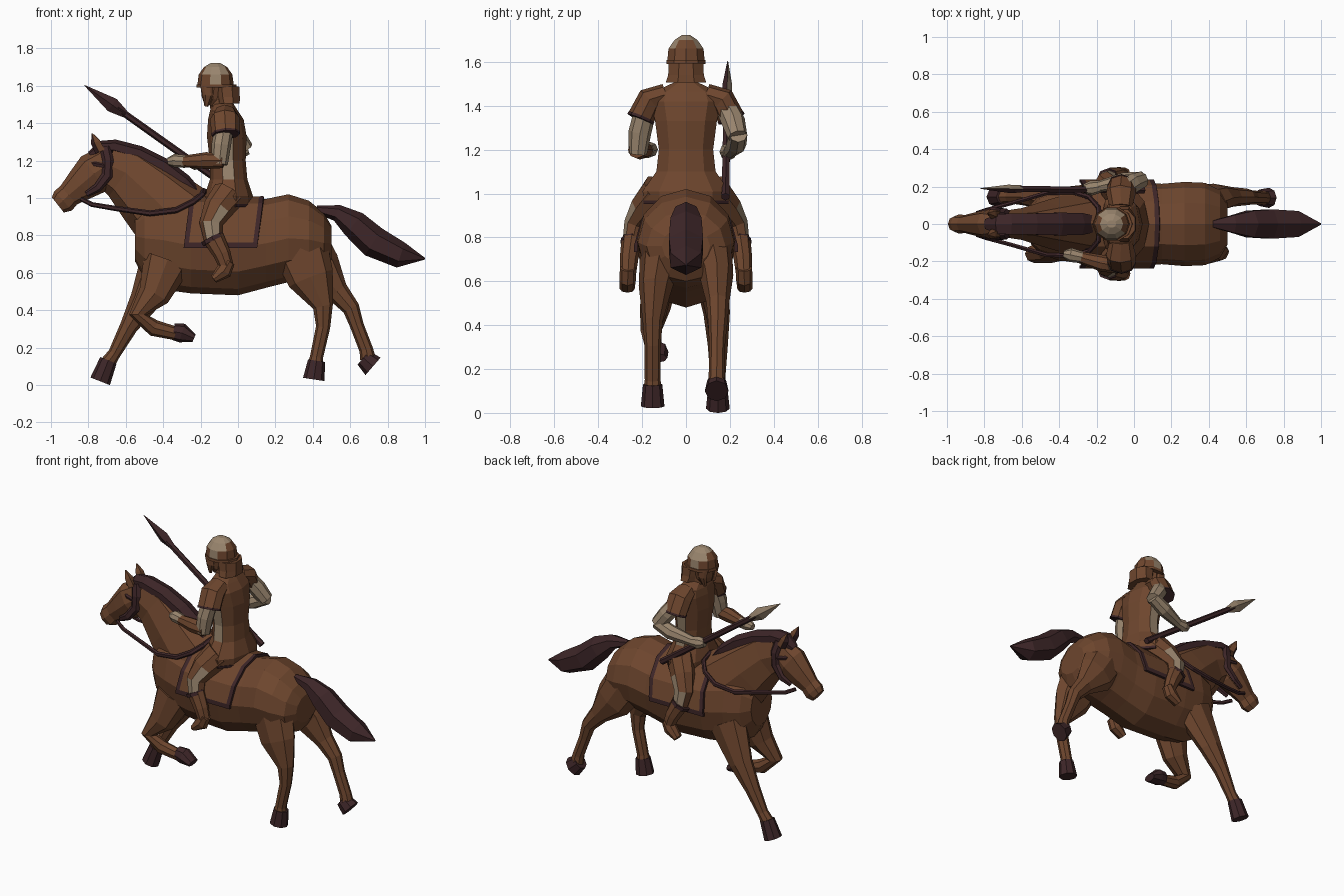
import bpy, bmesh, math
from mathutils import Vector

def material(name, col):
    m = bpy.data.materials.new(name)
    m.diffuse_color = (*col, 1)
    return m

MATS = [material("brown", (0.155, 0.061, 0.027)),
        material("dark_brown", (0.047, 0.019, 0.021)),
        material("beige", (0.32, 0.235, 0.155))]
BROWN, DARK, BEIGE = 0, 1, 2

def finish(name, bm, color):
    bmesh.ops.recalc_face_normals(bm, faces=bm.faces)
    bm.normal_update()
    for f in bm.faces:
        f.material_index = color(f.normal, f.calc_center_median()) if callable(color) else color
    me = bpy.data.meshes.new(name)
    bm.to_mesh(me)
    bm.free()
    for m in MATS:
        me.materials.append(m)
    ob = bpy.data.objects.new(name, me)
    bpy.context.collection.objects.link(ob)
    return ob

def tube(name, rings, color=BROWN, sides=8, axis=None, offset=0.0):
    """Loft of ellipses; each ring is x, y, z, side radius, in-plane radius."""
    bm = bmesh.new()
    pts = [Vector(r[:3]) for r in rings]
    loops = []
    for i, r in enumerate(rings):
        t = Vector(axis) if axis else (pts[min(i + 1, len(pts) - 1)] - pts[max(i - 1, 0)]).normalized()
        s = Vector((0, 1, 0))
        s = (s - t * s.dot(t)).normalized()
        n = t.cross(s)
        loops.append([bm.verts.new(pts[i] + s * r[3] * math.sin(a) + n * r[4] * math.cos(a))
                      for a in (2 * math.pi * k / sides + offset for k in range(sides))])
    for a, b in zip(loops, loops[1:]):
        for k in range(sides):
            j = (k + 1) % sides
            bm.faces.new((a[k], a[j], b[j], b[k]))
    bm.faces.new(loops[0])
    bm.faces.new(loops[-1])
    return finish(name, bm, color)

def flip(rings):
    return [(r[0], -r[1], *r[2:]) for r in rings]

def pair(name, rings, color=BROWN, sides=8):
    tube("left_" + name, rings, color, sides)
    tube("right_" + name, flip(rings), color, sides)

# Horse body from x, bottom, top, half width
body = [(-.55, .66, .93, .11), (-.5, .57, 1.0, .16), (-.4, .51, 1.04, .195), (-.25, .49, 1.0, .212),
        (0, .48, .985, .22), (.15, .52, .995, .215), (.27, .55, 1.02, .225), (.38, .57, .985, .22),
        (.46, .6, .92, .18), (.5, .67, .85, .11)]
tube("horse_body", [(x, 0, (b + t) / 2, w, (t - b) / 2) for x, b, t, w in body], BROWN, 12, (1, 0, 0))

# Neck and head
tube("horse_neck", [(-.32, 0, .87, .17, .23), (-.475, 0, 1.02, .125, .19),
                    (-.6, 0, 1.135, .085, .155), (-.7, 0, 1.18, .07, .12)])
tube("horse_head", [(-.68, 0, 1.19, .06, .10), (-.77, 0, 1.13, .08, .115), (-.84, 0, 1.07, .065, .09),
                    (-.905, 0, 1.015, .048, .066), (-.935, 0, .985, .052, .07), (-.963, 0, .963, .04, .052)])
pair("ear", [(-.735, .05, 1.25, .03, .03), (-.76, .055, 1.3, .025, .028), (-.78, .058, 1.345, .004, .004)],
     lambda n, c: DARK if n.x < -.5 else BROWN, 5)
tube("mane", [(-.79, 0, 1.23, .03, .02), (-.73, 0, 1.275, .06, .032), (-.66, 0, 1.275, .065, .038),
              (-.53, 0, 1.238, .066, .042), (-.4, 0, 1.173, .07, .042), (-.29, 0, 1.088, .068, .042),
              (-.2, 0, 1.0, .045, .03)], DARK, 6)
tube("tail", [(.42, 0, .94, .02, .02), (.53, 0, .92, .055, .045), (.62, 0, .86, .082, .075),
              (.725, 0, .765, .09, .085), (.87, 0, .695, .08, .07), (1.0, 0, .675, .004, .004)], DARK, 6)

# Bridle and reins
pair("cheek_strap", [(-.71, .045, 1.27, .02, .03), (-.695, .067, 1.2, .018, .03), (-.70, .069, 1.12, .016, .03),
                     (-.75, .077, 1.055, .014, .025), (-.81, .066, 1.02, .012, .016)], DARK, 6)
pair("brow_strap", [(-.81, .025, 1.19, .012, .012), (-.76, .065, 1.18, .012, .012), (-.705, .07, 1.17, .012, .012)], DARK, 5)
pair("rein", [(-.84, .06, .995, .01, .012), (-.78, .078, .965, .012, .013), (-.66, .11, .945, .012, .014),
              (-.47, .165, .918, .013, .016), (-.33, .17, .935, .013, .016), (-.24, .145, .98, .013, .016),
              (-.19, .09, 1.02, .013, .016), (-.18, .0, 1.04, .013, .016)], DARK, 6)

# Horse legs and hooves
tube("folded_front_leg", [(-.38, -.11, .66, .085, .13), (-.45, -.14, .48, .07, .085), (-.535, -.16, .375, .048, .048),
                          (-.45, -.15, .305, .038, .045), (-.33, -.135, .275, .034, .036)])
tube("folded_front_hoof", [(-.345, -.13, .285, .04, .045), (-.3, -.13, .278, .05, .052), (-.235, -.13, .25, .045, .022)], DARK)
tube("reaching_front_leg", [(-.38, .11, .68, .085, .14), (-.5, .14, .45, .06, .08), (-.585, .145, .31, .046, .048),
                            (-.66, .145, .17, .035, .034), (-.695, .145, .12, .038, .04)])
tube("reaching_front_hoof", [(-.693, .145, .132, .042, .047), (-.737, .145, .02, .054, .056)], DARK)
tube("standing_hind_leg", [(.33, -.11, .74, .1, .15), (.39, -.14, .57, .076, .125), (.455, -.152, .42, .046, .054),
                           (.455, -.152, .31, .037, .038), (.42, -.152, .15, .036, .035), (.415, -.152, .11, .042, .042)])
tube("standing_hind_hoof", [(.42, -.152, .13, .044, .046), (.405, -.152, .03, .054, .058)], DARK)
tube("kicking_hind_leg", [(.34, .11, .76, .1, .14), (.43, .14, .62, .076, .125), (.53, .145, .5, .052, .062),
                          (.605, .145, .41, .044, .046), (.635, .142, .32, .037, .037), (.685, .14, .19, .036, .037),
                          (.695, .14, .14, .04, .042)])
tube("kicking_hind_hoof", [(.67, .14, .145, .044, .047), (.722, .14, .1, .054, .062)], DARK)

# Saddle cloth with dark border
bm = bmesh.new()
cols = [(-.29, .012), (-.265, .01), (-.08, .0), (.078, .0), (.103, .004)]
angles = [math.radians(a) for a in (-91, -85, -60, -30, 0, 30, 60, 85, 91)]
grid = [[bm.verts.new((x + .035 * math.cos(a), .23 * math.sin(a), .738 + (.262 + dz) * math.cos(a)))
         for a in angles] for x, dz in cols]
for i in range(len(cols) - 1):
    for j in range(len(angles) - 1):
        bm.faces.new((grid[i][j], grid[i + 1][j], grid[i + 1][j + 1], grid[i][j + 1]))
cloth = finish("saddle_cloth", bm, BROWN)
rows = len(angles) - 1
for k, p in enumerate(cloth.data.polygons):
    if k // rows in (0, len(cols) - 2) or k % rows in (0, rows - 1):
        p.material_index = DARK
sol = cloth.modifiers.new("thickness", "SOLIDIFY")
sol.thickness = .016
sol.offset = 0

# Rider tunic with pale side panels
def side_panel(n, c):
    return BEIGE if abs(n.y) > .8 and 1.1 < c.z < 1.35 else BROWN
tube("rider_tunic", [(-.05, 0, .955, .2, .125), (-.05, 0, 1.01, .208, .13), (-.05, 0, 1.1, .142, .1),
                     (-.055, 0, 1.2, .13, .096), (-.06, 0, 1.33, .148, .106), (-.065, 0, 1.42, .17, .095),
                     (-.075, 0, 1.465, .15, .075), (-.08, 0, 1.505, .06, .055)], side_panel, 10, (0, 0, 1))
tube("tunic_hem", [(-.05, 0, .953, .203, .128), (-.05, 0, .968, .206, .13)], DARK, 10, (0, 0, 1))
tube("rider_neck", [(-.09, 0, 1.46, .06, .055), (-.11, 0, 1.56, .05, .05)])

# Head and helmet
tube("rider_face", [(-.15, 0, 1.495, .04, .035), (-.135, 0, 1.53, .058, .06), (-.125, 0, 1.62, .07, .08)])
tube("helmet_dome", [(-.12, 0, 1.6, .09, .098), (-.12, 0, 1.66, .084, .09), (-.12, 0, 1.7, .055, .062),
                     (-.12, 0, 1.722, .02, .025)],
     lambda n, c: BROWN if abs(n.x) > .5 and c.z < 1.69 else BEIGE, 10, (0, 0, 1))
tube("helmet_rim", [(-.115, 0, 1.59, .094, .108), (-.115, 0, 1.608, .094, .106)], BROWN, 10, (0, 0, 1))
tube("neck_guard", [(-.06, 0, 1.595, .085, .072), (-.055, 0, 1.54, .088, .07), (-.05, 0, 1.505, .1, .064)],
     BROWN, 8, (0, 0, 1), math.pi / 8)
pair("cheek_guard", [(-.165, .058, 1.6, .012, .035), (-.16, .058, 1.55, .012, .03), (-.17, .045, 1.49, .008, .01)], BROWN, 6)

# Sleeves and hems
sleeve = [(-.07, .09, 1.452, .05, .06), (-.07, .165, 1.425, .062, .08), (-.065, .205, 1.345, .062, .076)]
hem = [(-.066, .203, 1.35, .064, .078), (-.065, .208, 1.338, .064, .077)]
pair("sleeve", sleeve)
pair("sleeve_hem", hem, DARK)

# Arms and hands
tube("rein_upper_arm", [(-.07, -.18, 1.4, .05, .05), (-.09, -.21, 1.28, .052, .052), (-.1, -.22, 1.18, .042, .045)], BEIGE)
tube("rein_forearm", [(-.08, -.225, 1.2, .04, .04), (-.17, -.21, 1.2, .045, .045), (-.3, -.175, 1.195, .03, .03)])
tube("rein_hand", [(-.28, -.178, 1.195, .032, .034), (-.34, -.165, 1.2, .038, .036), (-.375, -.16, 1.195, .02, .02)], BEIGE)
tube("spear_upper_arm", [(-.06, .18, 1.4, .05, .05), (-.01, .215, 1.33, .055, .052), (.04, .235, 1.26, .045, .045)], BEIGE)
tube("spear_forearm", [(.045, .238, 1.27, .042, .04), (-.05, .23, 1.225, .046, .046), (-.19, .2, 1.19, .03, .03)], BEIGE)
tube("spear_hand", [(-.18, .2, 1.19, .032, .03), (-.23, .192, 1.19, .04, .04), (-.27, .188, 1.195, .025, .025)], BEIGE)

# Spear
def on_spear(t, ry, rp):
    return (.05 - .87 * t, .18 + .01 * t, .985 + .617 * t, ry, rp)
tube("spear_shaft", [on_spear(0, .02, .02), on_spear(.8, .018, .018)], DARK, 6)
tube("spear_blade", [on_spear(.75, .02, .02), on_spear(.83, .022, .04), on_spear(1, .002, .002)],
     lambda n, c: BEIGE if n.y > 0 else DARK, 4)

# Rider legs and boots
pair("thigh", [(-.05, .13, 1.02, .07, .09), (-.11, .19, .94, .064, .08), (-.145, .228, .86, .055, .062), (-.13, .245, .77, .045, .05)],
     lambda n, c: BEIGE if n.y * c.y > 0 and abs(n.y) > .6 and c.z < .92 else BROWN)
pair("boot_cuff", [(-.14, .245, .79, .052, .062), (-.13, .247, .77, .052, .061)], DARK)
pair("boot", [(-.13, .247, .785, .048, .057), (-.085, .26, .7, .042, .047), (-.06, .264, .63, .036, .038)])
pair("foot", [(-.045, .265, .66, .036, .03), (-.075, .266, .61, .038, .045), (-.13, .268, .565, .034, .022)])
